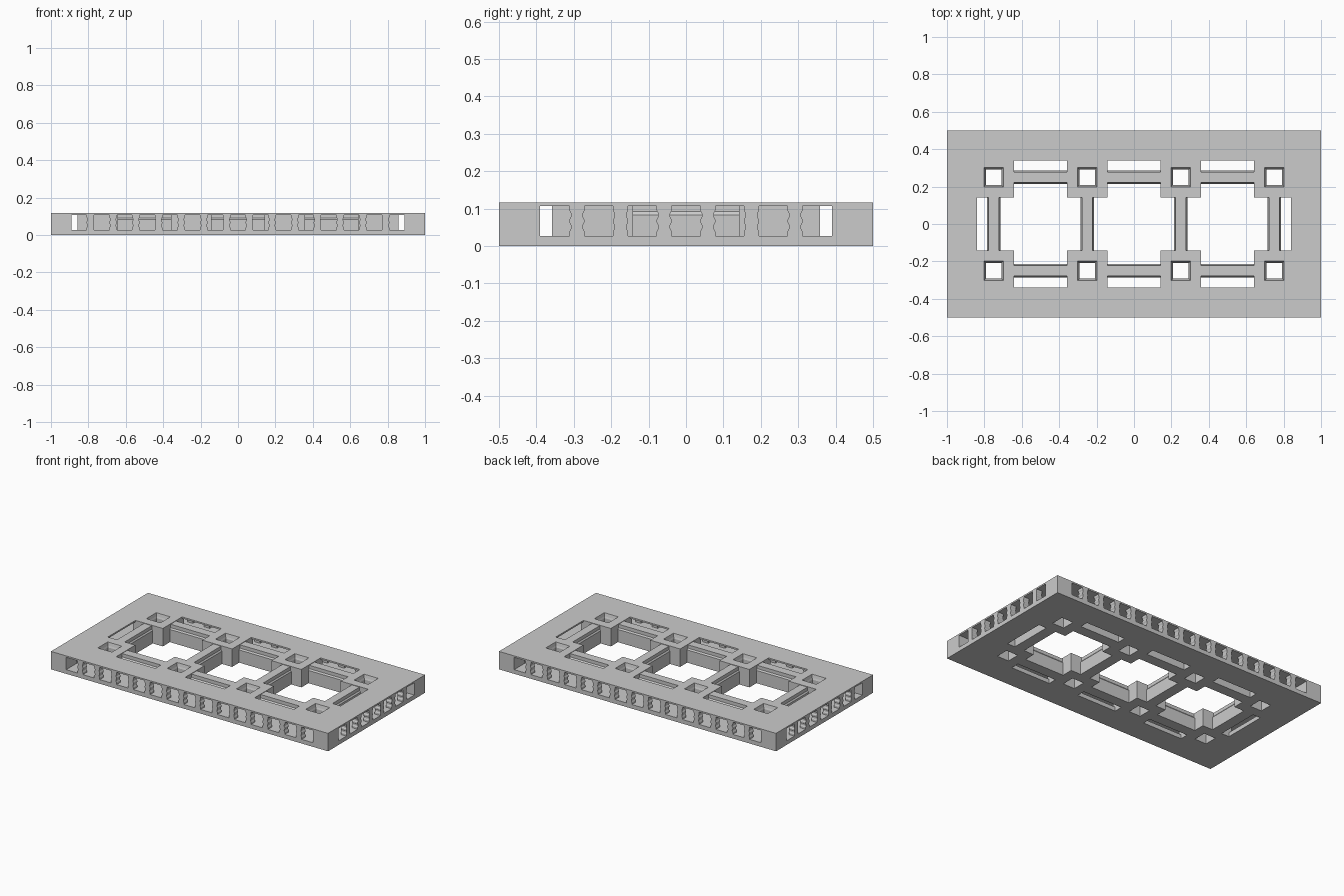
import bpy, bmesh
from mathutils import Matrix

if "Cube" in bpy.data.objects:
    bpy.data.objects.remove(bpy.data.objects["Cube"])

TOP, FLOOR, CEIL = 0.117, 0.027, 0.107

stone = bpy.data.materials.new("stone_grey")
stone.use_nodes = True
grey = (0.6, 0.6, 0.6, 1)
stone.diffuse_color = grey
stone.node_tree.nodes["Principled BSDF"].inputs["Base Color"].default_value = grey


def finish(name, bm):
    bmesh.ops.recalc_face_normals(bm, faces=bm.faces)
    mesh = bpy.data.meshes.new(name)
    bm.to_mesh(mesh)
    bm.free()
    mesh.materials.append(stone)
    obj = bpy.data.objects.new(name, mesh)
    bpy.context.collection.objects.link(obj)
    return obj


def ring(name, profile, centre=(0, 0)):
    """Rectangular frame swept from a closed list of (half x, half y, z)."""
    bm = bmesh.new()
    corners = [(-1, -1), (1, -1), (1, 1), (-1, 1)]
    loops = [[bm.verts.new((centre[0] + sx * hx, centre[1] + sy * hy, z))
              for sx, sy in corners] for hx, hy, z in profile]
    for a, b in zip(loops, loops[1:] + loops[:1]):
        for i in range(4):
            j = (i + 1) % 4
            bm.faces.new((a[i], a[j], b[j], b[i]))
    return finish(name, bm)


def extrude(name, half_profile, length, matrix):
    """Mirror a (half width, z) outline and extrude it along local y."""
    bm = bmesh.new()
    outline = half_profile + [(-w, z) for w, z in reversed(half_profile)]
    face = bm.faces.new([bm.verts.new((w, -length / 2, z)) for w, z in outline])
    out = bmesh.ops.extrude_face_region(bm, geom=[face])
    moved = [v for v in out["geom"] if isinstance(v, bmesh.types.BMVert)]
    bmesh.ops.translate(bm, verts=moved, vec=(0, length, 0))
    bm.transform(matrix)
    return finish(name, bm)


def place(x, y, turned=False):
    turn = Matrix.Rotation(1.5707963, 4, "Z") if turned else Matrix()
    return Matrix.Translation((x, y, 0)) @ turn


# Floor plate and top deck, both open in the middle
for name, z0, z1 in (("floor_plate", 0, FLOOR), ("top_deck", CEIL, TOP)):
    ring(name, [(1, 0.5, z0), (1, 0.5, z1), (0.84, 0.34, z1), (0.84, 0.34, z0)])

# Solid corner blocks
block = [(0.055, FLOOR), (0.055, CEIL)]
for sx in (-1, 1):
    for sy in (-1, 1):
        extrude("corner_block", block, 0.11, place(sx * 0.945, sy * 0.445))

# Hollow square posts with a funnel rim
P, H = 0.108, 0.042
post = [(P, P, 0), (P, P, TOP), (0.051, 0.051, TOP), (0.046, 0.046, TOP - 0.02),
        (H, H, TOP - 0.03), (H, H, 0)]
columns = (-0.75, -0.25, 0.25, 0.75)
for x in columns:
    for y in (-0.25, 0.25):
        ring("hollow_post", post, (x, y))

# Moulded beams linking the posts
beam = [(0.035, 0), (0.035, 0.083), (0.028, 0.092), (0.028, TOP - 0.003)]
for x in (-0.5, 0, 0.5):
    for y in (-0.25, 0.25):
        extrude("long_beam", beam, 0.29, place(x, y, True))
for x in columns:
    extrude("cross_beam", beam, 0.29, place(x, 0))

# Balusters with a wavy outline between the corner blocks
outline = [(0.02, 0), (0.02, 0.15), (0.016, 0.25), (0.016, 0.36), (0.02, 0.45),
           (0.02, 0.55), (0.016, 0.64), (0.016, 0.75), (0.02, 0.85), (0.02, 1)]
baluster = [(w, FLOOR + t * (CEIL - FLOOR)) for w, t in outline]
DEPTH = 0.04


def row(count, span):
    step = (2 * span - 0.08) / count
    return [(i - (count - 1) / 2) * step for i in range(count)]


for side in (-1, 1):
    for x in row(14, 0.89):
        extrude("long_side_baluster", baluster, DEPTH, place(x, side * (0.5 - DEPTH / 2)))
    for y in row(6, 0.39):
        extrude("short_side_baluster", baluster, DEPTH, place(side * (1 - DEPTH / 2), y, True))
